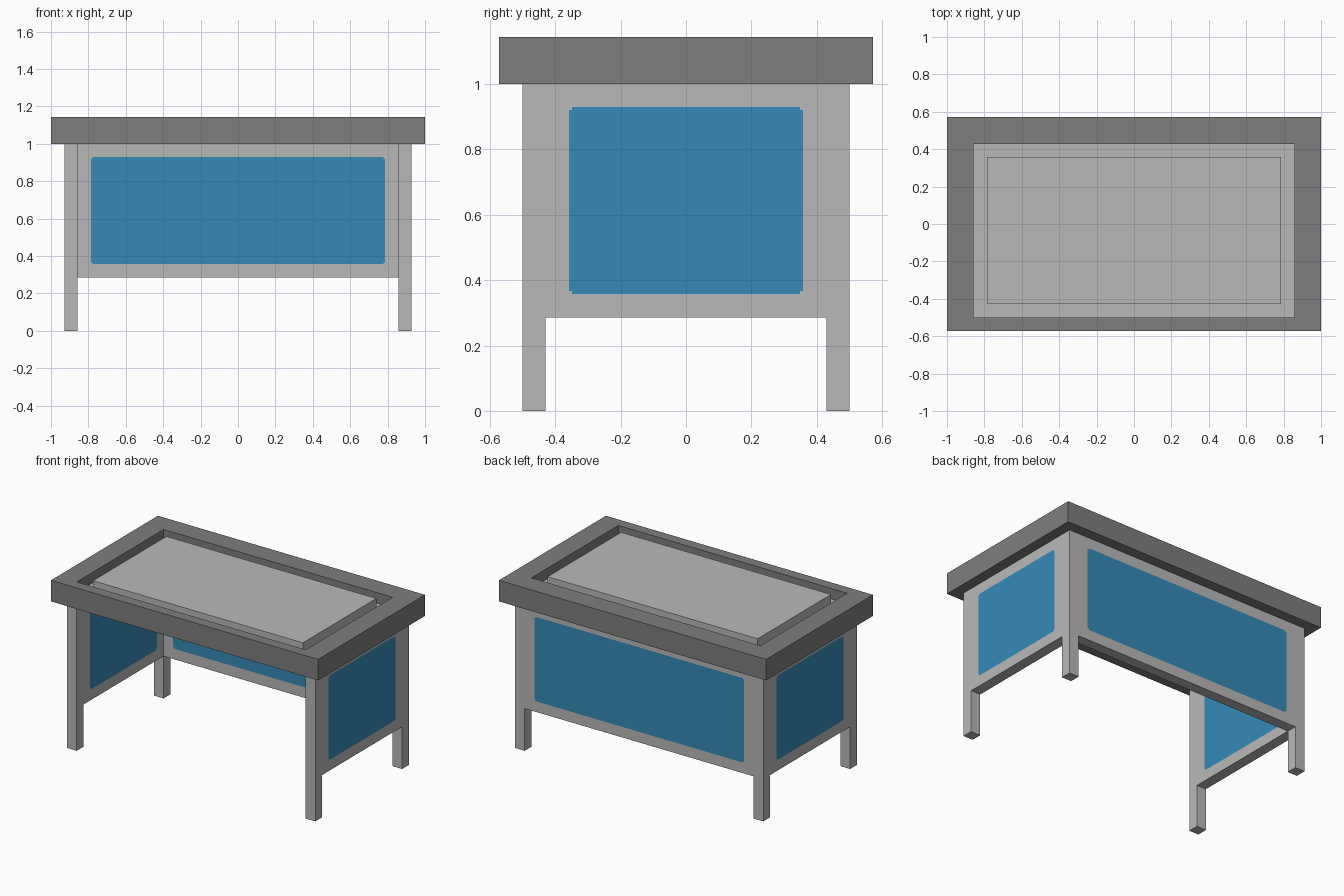
import bpy
import bmesh
from mathutils import Vector

if "Cube" in bpy.data.objects:
    bpy.data.objects.remove(bpy.data.objects["Cube"])

U = 1 / 14  # modelling unit: the desk is 28 x 16 x 16 units


def material(name, rgb):
    mat = bpy.data.materials.new(name)
    mat.use_nodes = True
    mat.diffuse_color = (*rgb, 1)
    mat.node_tree.nodes["Principled BSDF"].inputs["Base Color"].default_value = (*rgb, 1)
    return mat


LIGHT = material("light grey", (0.485, 0.485, 0.485))
DARK = material("dark grey", (0.209, 0.209, 0.209))
BLUE = material("blue", (0.037, 0.254, 0.474))


def finish(name, bm, *mats):
    bmesh.ops.recalc_face_normals(bm, faces=bm.faces)
    mesh = bpy.data.meshes.new(name)
    bm.to_mesh(mesh)
    bm.free()
    for mat in mats:
        mesh.materials.append(mat)
    obj = bpy.data.objects.new(name, mesh)
    bpy.context.collection.objects.link(obj)
    return obj


def box_mesh(lo, hi):
    """Box between two corners given in modelling units."""
    bm = bmesh.new()
    bmesh.ops.create_cube(bm, size=1)
    lo, hi = Vector(lo) * U, Vector(hi) * U
    for v in bm.verts:
        v.co = Vector([a + (b - a) * (c + 0.5) for a, b, c in zip(lo, hi, v.co)])
    return bm


def panel(name, lo, hi, thin):
    """Panel with a blue field, inset one unit with tiny notched corners, on both faces."""
    bm = box_mesh(lo, hi)
    notch = 0.009
    axes = [i for i in range(3) if i != thin]
    fields = {i: ((lo[i] + 1) * U, (hi[i] - 1) * U) for i in axes}
    for i in axes:
        a, b = fields[i]
        normal = Vector([float(k == i) for k in range(3)])
        for cut in (a, a + notch, b - notch, b):
            bmesh.ops.bisect_plane(bm, geom=bm.verts[:] + bm.edges[:] + bm.faces[:],
                                   plane_co=normal * cut, plane_no=normal)
    for f in bm.faces:
        f.normal_update()
        c = f.calc_center_median()
        if abs(f.normal[thin]) < 0.9:
            continue
        inside = all(fields[i][0] < c[i] < fields[i][1] for i in axes)
        core = any(fields[i][0] + notch < c[i] < fields[i][1] - notch for i in axes)
        f.material_index = int(inside and core)
    finish(name, bm, LIGHT, BLUE)


# Legs and side panels, mirrored left and right
for side, s in (("left", 1), ("right", -1)):
    x0, x1 = sorted((12 * s, 13 * s))
    finish(f"front_{side}_leg", box_mesh((x0, -7, 0), (x1, -6, 14)), LIGHT)
    finish(f"back_{side}_leg", box_mesh((x0, 6, 0), (x1, 7, 14)), LIGHT)
    panel(f"{side}_panel", (x0, -6, 4), (x1, 6, 14), 0)

# Back panel; the front stays open
panel("back_panel", (-12, 6, 4), (12, 7, 14), 1)

# Top frame with a rectangular opening, deeper at the back
bm = bmesh.new()
rings = []
for z in (14, 16):
    for x, y0, y1 in ((14, -8, 8), (12, -7, 6)):
        rings.append([bm.verts.new(Vector((px, py, z)) * U)
                      for px, py in ((-x, y0), (x, y0), (x, y1), (-x, y1))])
low_out, low_in, high_out, high_in = rings
for a, b in ((low_out, low_in), (high_out, high_in), (low_out, high_out), (low_in, high_in)):
    for i in range(4):
        j = (i + 1) % 4
        bm.faces.new((a[i], a[j], b[j], b[i]))
finish("top_frame", bm, DARK)

# Recessed floor in the frame and the raised work surface on it
finish("recess_floor", box_mesh((-12, -7, 14), (12, 6, 15)), LIGHT)
finish("work_surface", box_mesh((-11, -6, 15), (11, 5, 16)), LIGHT)
